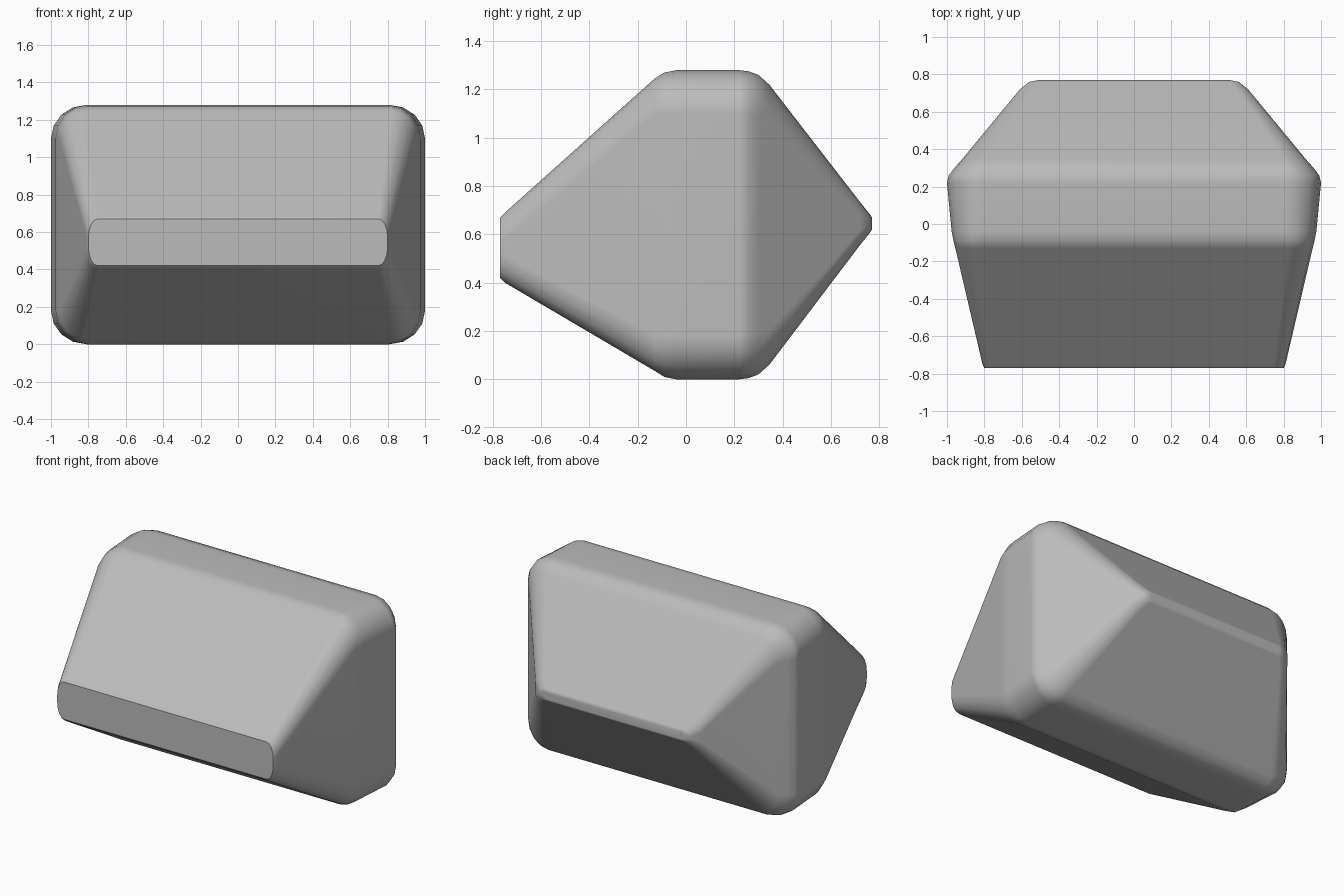
import bpy, bmesh, math

cube = bpy.data.objects.get("Cube")
if cube:
    bpy.data.objects.remove(cube, do_unlink=True)

# Stone material
stone = bpy.data.materials.new("stone grey")
stone.use_nodes = True
grey = (0.5, 0.5, 0.5, 1)
stone.diffuse_color = grey
bsdf = stone.node_tree.nodes["Principled BSDF"]
bsdf.inputs["Base Color"].default_value = grey
bsdf.inputs["Roughness"].default_value = 0.8

SEGMENTS = 4


def rounded_ring(bm, y, half, low, high, rx, rz):
    """Rounded rectangle of vertices facing along y."""
    ring = []
    corners = ((1, high - rz, 0), (-1, high - rz, 1), (-1, low + rz, 2), (1, low + rz, 3))
    for side, cz, quarter in corners:
        for i in range(SEGMENTS + 1):
            a = (quarter + i / SEGMENTS) * math.pi / 2
            ring.append(bm.verts.new((side * (half - rx) + rx * math.cos(a), y, cz + rz * math.sin(a))))
    return ring


# Sections from front to back: y, half width, bottom, top, corner width, corner height
sections = [
    (-0.77, 0.80, 0.42, 0.67, 0.05, 0.10),
    (-0.75, 0.81, 0.40, 0.69, 0.06, 0.11),
    (-0.13, 0.955, 0.035, 1.245, 0.13, 0.15),
    (-0.09, 0.965, 0.01, 1.27, 0.15, 0.17),
    (-0.04, 0.975, 0.0, 1.28, 0.17, 0.18),
    (0.22, 1.0, 0.0, 1.28, 0.19, 0.18),
    (0.26, 0.99, 0.005, 1.275, 0.18, 0.18),
    (0.30, 0.96, 0.02, 1.26, 0.15, 0.17),
    (0.345, 0.92, 0.06, 1.22, 0.12, 0.14),
    (0.72, 0.61, 0.555, 0.735, 0.06, 0.06),
    (0.76, 0.56, 0.605, 0.685, 0.05, 0.03),
    (0.77, 0.51, 0.62, 0.67, 0.03, 0.02),
]

# Loft the sections into the faceted boulder
bm = bmesh.new()
rings = [rounded_ring(bm, *s) for s in sections]
count = len(rings[0])
for a, b in zip(rings, rings[1:]):
    for i in range(count):
        j = (i + 1) % count
        bm.faces.new((a[i], a[j], b[j], b[i]))
bm.faces.new(rings[0])
bm.faces.new(rings[-1])
bmesh.ops.recalc_face_normals(bm, faces=bm.faces)

mesh = bpy.data.meshes.new("boulder")
bm.to_mesh(mesh)
bm.free()
mesh.materials.append(stone)
boulder = bpy.data.objects.new("boulder", mesh)
bpy.context.collection.objects.link(boulder)

# Smooth rounded edges, flat main facets
bpy.ops.object.select_all(action="DESELECT")
boulder.select_set(True)
bpy.context.view_layer.objects.active = boulder
bpy.ops.object.shade_smooth_by_angle(angle=math.radians(35))
weighted = boulder.modifiers.new("flat facets", "WEIGHTED_NORMAL")
weighted.keep_sharp = True
